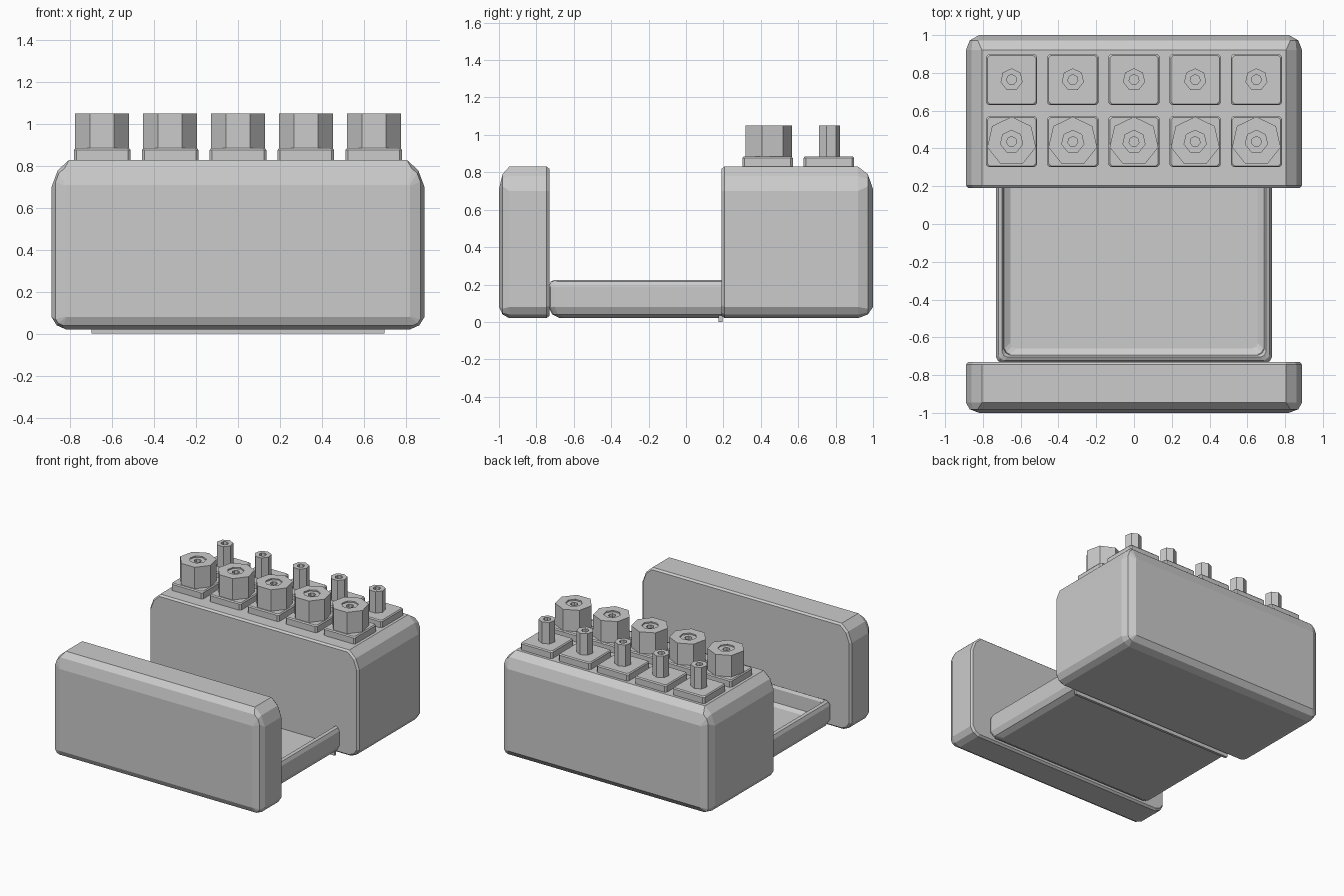
import bpy, bmesh, math

if "Cube" in bpy.data.objects:
    bpy.data.objects.remove(bpy.data.objects["Cube"])

grey = bpy.data.materials.new("plain grey")
grey.diffuse_color = (0.6, 0.6, 0.6, 1)
grey.use_nodes = True
grey.node_tree.nodes["Principled BSDF"].inputs["Base Color"].default_value = grey.diffuse_color


def loft(name, rings, parent_location=(0, 0, 0)):
    """Skin a list of equal-length closed rings and cap both ends."""
    bm = bmesh.new()
    loops = [[bm.verts.new(p) for p in ring] for ring in rings]
    for a, b in zip(loops, loops[1:]):
        n = len(a)
        for i in range(n):
            j = (i + 1) % n
            bm.faces.new((a[i], a[j], b[j], b[i]))
    bm.faces.new(loops[0][::-1])
    bm.faces.new(loops[-1])
    bmesh.ops.recalc_face_normals(bm, faces=bm.faces)
    mesh = bpy.data.meshes.new(name)
    bm.to_mesh(mesh)
    bm.free()
    mesh.materials.append(grey)
    ob = bpy.data.objects.new(name, mesh)
    ob.location = parent_location
    bpy.context.collection.objects.link(ob)
    return ob


def section(y, x, z0, z1, k):
    """Body cross-section in XZ; k scales the corner chamfers."""
    right = [(x - .07 * k, z0), (x - .025 * k, z0 + .02 * k), (x, z0 + .06 * k),
             (x, z1 - .13 * k), (x - .03 * k, z1 - .05 * k), (x - .085 * k, z1)]
    pts = right + [(-px, pz) for px, pz in reversed(right)]
    return [(px, y, pz) for px, pz in pts]


def body(name, inner, outer, soft):
    """Block with a crisp inner face and a soft-edged outer face."""
    s = 1 if outer > inner else -1
    loft(name, [
        section(inner, .877, .033, .818, .9),
        section(inner + s * .015, .89, .02, .83, 1),
        section(outer - s * soft, .89, .02, .83, 1),
        section(outer - s * soft * .35, .87, .04, .79, .5),
        section(outer, .82, .08, .71, .05)])


body("rear_block", .19, 1.0, .08)
body("front_panel", -.73, -1.0, .055)


# Tray between the two bodies: rim on three sides, recessed floor
def tray_ring(inset, z):
    x, yf, yb, c = .73 - inset, -.735 + inset, .195, .03
    half = [(x, yb), (x, yf + c), (x - .01, yf + .01), (x - c, yf)]
    pts = half + [(-px, py) for px, py in reversed(half)]
    return [(px, py, z) for px, py in pts]


loft("tray", [tray_ring(i, z) for i, z in (
    (.06, .02), (.02, .04), (0, .08), (0, .19), (.012, .215),
    (.03, .225), (.042, .205), (.045, .10), (.075, .08))])

# Thin lip under the joint of tray and rear block
loft("joint_lip", [[(x * .70, y, z) for x, y in
                    ((-1, .175), (1, .175), (1, .195), (-1, .195))]
                   for z in (0, .04)])


def polygon(r, z):
    """Seven-sided ring with one corner pointing to +y."""
    return [(r * math.sin(i * math.tau / 7), r * math.cos(i * math.tau / 7), z)
            for i in range(7)]


def square(h, z):
    c = .012
    return [(h, -h + c, z), (h, h - c, z), (h - c, h, z), (-h + c, h, z),
            (-h, h - c, z), (-h, -h + c, z), (-h + c, -h, z), (h - c, -h, z)]


# Two rows of five: square base plates with wide knobs in front, thin pins behind
pin = [(.06, .88), (.06, 1.05), (.027, 1.05), (.027, .97)]
knob = [(.132, .88), (.132, 1.05), (.06, 1.05), (.06, 1.04), (.027, 1.04), (.027, .97)]
for i in range(5):
    x = (i - 2) * .324
    for row, y, profile in (("knob", .436, knob), ("pin", .764, pin)):
        loft(f"{row}_base_{i + 1}",
             [square(.135, .82), square(.135, .877), square(.128, .885)], (x, y, 0))
        loft(f"{row}_{i + 1}", [polygon(r, z) for r, z in profile], (x, y, 0))
